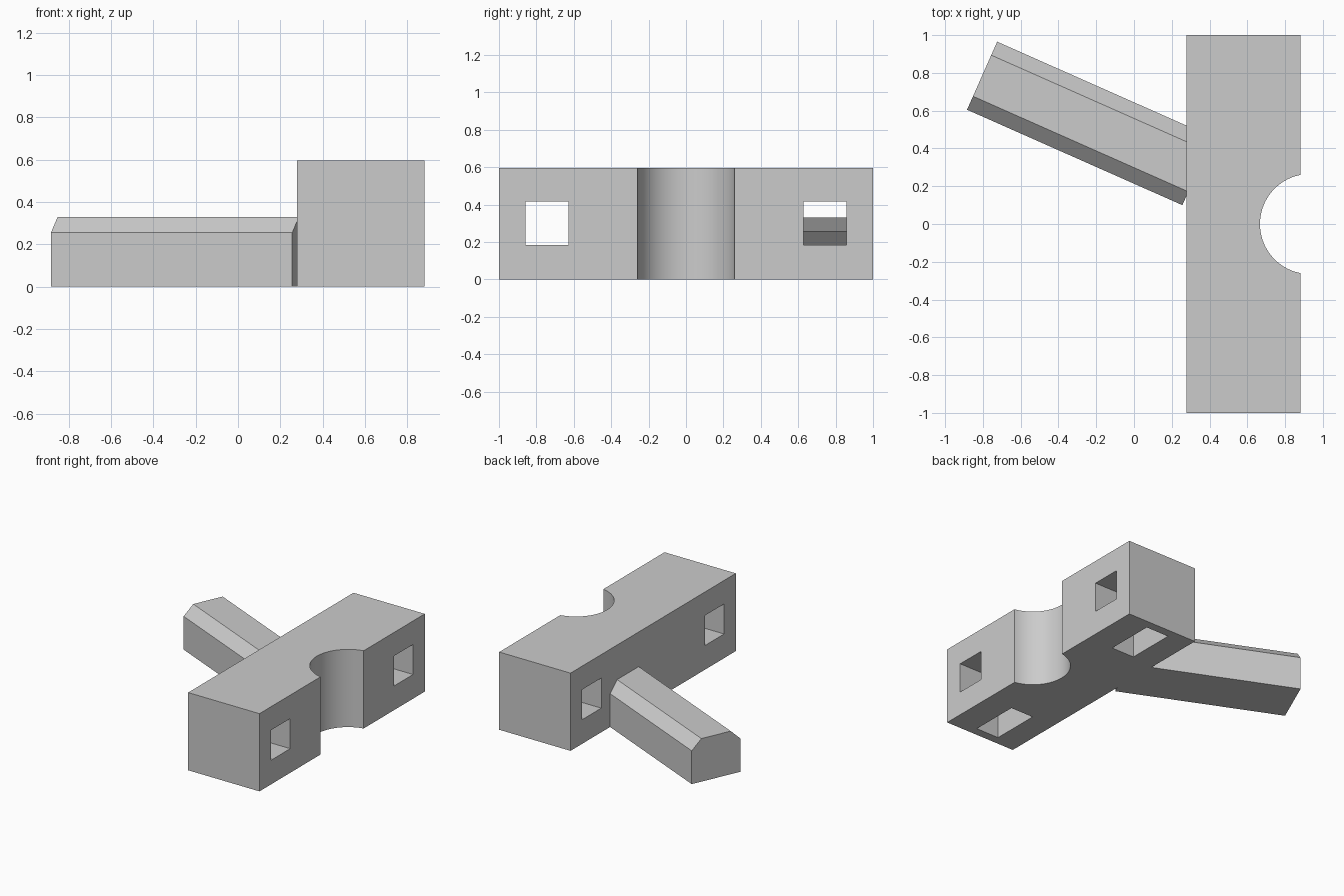
import bpy
import bmesh
import math
from mathutils import Vector, Matrix

cube = bpy.data.objects.get("Cube")
if cube:
    bpy.data.objects.remove(cube, do_unlink=True)

grey = bpy.data.materials.new("plain grey")
grey.use_nodes = True
grey.diffuse_color = (0.6, 0.6, 0.6, 1)
grey.node_tree.nodes["Principled BSDF"].inputs["Base Color"].default_value = (0.6, 0.6, 0.6, 1)


def prism(name, outline, length):
    """Extrude a closed outline in XY along +Z by the given length."""
    bm = bmesh.new()
    face = bm.faces.new([bm.verts.new((x, y, 0)) for x, y in outline])
    grown = bmesh.ops.extrude_face_region(bm, geom=[face])["geom"]
    verts = [v for v in grown if isinstance(v, bmesh.types.BMVert)]
    bmesh.ops.translate(bm, verts=verts, vec=(0, 0, length))
    bmesh.ops.recalc_face_normals(bm, faces=bm.faces)
    mesh = bpy.data.meshes.new(name)
    bm.to_mesh(mesh)
    bm.free()
    mesh.materials.append(grey)
    obj = bpy.data.objects.new(name, mesh)
    bpy.context.collection.objects.link(obj)
    return obj


def box(name, low, high):
    (x0, y0, z0), (x1, y1, z1) = low, high
    obj = prism(name, [(x0, y0), (x1, y0), (x1, y1), (x0, y1)], z1 - z0)
    obj.data.transform(Matrix.Translation((0, 0, z0)))
    return obj


def combine(target, other, operation):
    """Apply a boolean and remove the helper object."""
    other.hide_render = True
    mod = target.modifiers.new("boolean", "BOOLEAN")
    mod.operation = operation
    mod.solver = "EXACT"
    mod.object = other
    bpy.context.view_layer.objects.active = target
    bpy.ops.object.modifier_apply(modifier=mod.name)
    bpy.data.objects.remove(other, do_unlink=True)


LEFT, RIGHT, HEIGHT = 0.278, 0.882, 0.595

# Main block
block = box("clamp_block", (LEFT, -1, 0), (RIGHT, 1, HEIGHT))

# Chamfered arm: its cross-section runs (across, up), its length along the slope
width, shoulder, top, chamfer = 0.394, 0.255, 0.33, 0.078
arm = prism("arm", [(0, 0), (width, 0), (width, shoulder), (width - chamfer, top),
                    (chamfer, top), (0, shoulder)], 1.247)
angle = math.radians(-23.9)
along = Vector((math.cos(angle), math.sin(angle), 0))
across = Vector((-along.y, along.x, 0))
frame = Matrix((across, Vector((0, 0, 1)), along)).transposed().to_4x4()
arm.data.transform(Matrix.Translation((-0.884, 0.605, 0)) @ frame)
combine(block, arm, "UNION")

# Round pole notch
radius, centre = 0.265, 0.932
circle = [(centre + radius * math.cos(2 * math.pi * i / 96),
           radius * math.sin(2 * math.pi * i / 96)) for i in range(96)]
notch = prism("notch_cutter", circle, 1)
notch.data.transform(Matrix.Translation((0, 0, -0.2)))
combine(block, notch, "DIFFERENCE")

# Square bolt holes and the nut slots that open underneath
for side in (-1, 1):
    y = side * 0.743
    combine(block, box("bolt_cutter", (0, y - 0.115, 0.185), (1.2, y + 0.115, 0.415)),
            "DIFFERENCE") if side < 0 else combine(
        block, box("bolt_cutter", (LEFT - 0.02, y - 0.115, 0.185), (1.2, y + 0.115, 0.415)),
        "DIFFERENCE")
    combine(block, box("nut_cutter", (0.47, y - 0.19, -0.1), (0.665, y + 0.19, 0.49)),
            "DIFFERENCE")

# Smooth the notch, keep every corner sharp
bpy.ops.object.select_all(action="DESELECT")
block.select_set(True)
bpy.context.view_layer.objects.active = block
bpy.ops.object.shade_smooth_by_angle(angle=math.radians(25))
